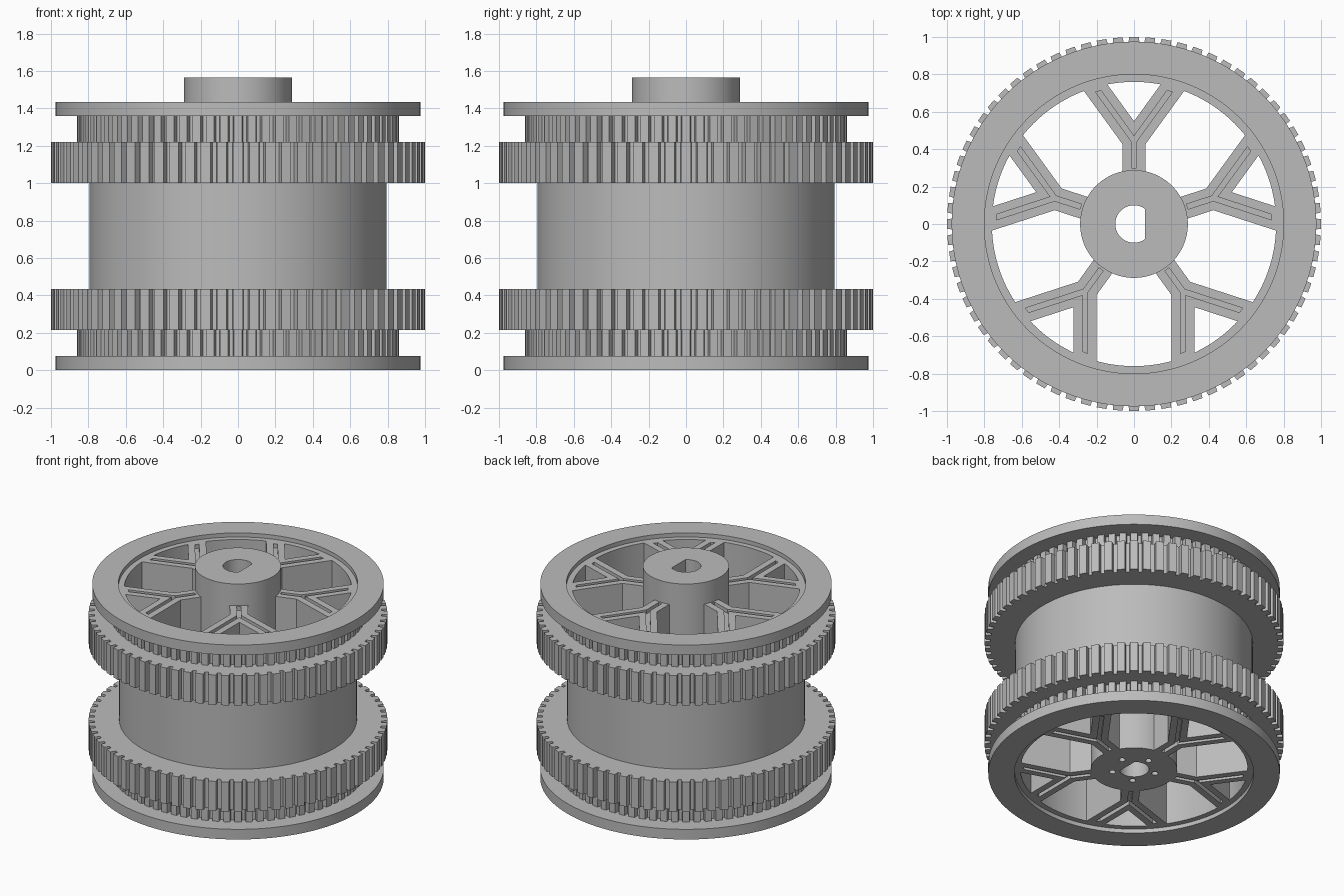
import bpy, bmesh
from math import sin, cos, tan, pi, radians, sqrt
from mathutils import Matrix, Vector

cube = bpy.data.objects.get("Cube")
if cube:
    bpy.data.objects.remove(cube, do_unlink=True)

GREY = (0.5, 0.5, 0.5, 1)
mat = bpy.data.materials.new("plain grey")
mat.use_nodes = True
mat.diffuse_color = GREY
mat.node_tree.nodes["Principled BSDF"].inputs["Base Color"].default_value = GREY

SPOKES = [radians(18 + 72 * i) for i in range(5)]
BOTTOM, TOP = 0.03, 1.405      # recessed web planes


def finish(name, bm):
    bmesh.ops.recalc_face_normals(bm, faces=bm.faces)
    mesh = bpy.data.meshes.new(name)
    bm.to_mesh(mesh)
    bm.free()
    mesh.materials.append(mat)
    ob = bpy.data.objects.new(name, mesh)
    bpy.context.collection.objects.link(ob)
    return ob


def smooth(ob):
    bpy.ops.object.select_all(action='DESELECT')
    bpy.context.view_layer.objects.active = ob
    ob.select_set(True)
    bpy.ops.object.shade_smooth_by_angle(angle=radians(25))


def prism(bm, points, z0, z1, turn=0):
    rot = Matrix.Rotation(turn, 3, 'Z')
    face = bm.faces.new([bm.verts.new(rot @ Vector((x, y, z0))) for x, y in points])
    new = bmesh.ops.extrude_face_region(bm, geom=[face])["geom"]
    bmesh.ops.translate(bm, vec=(0, 0, z1 - z0),
                        verts=[v for v in new if isinstance(v, bmesh.types.BMVert)])


def circle(r, n=96, cx=0):
    return [(cx + r * cos(2 * pi * i / n), r * sin(2 * pi * i / n)) for i in range(n)]


def cut(ob, cutter):
    cutter.hide_render = True
    mod = ob.modifiers.new("cut", 'BOOLEAN')
    mod.object, mod.operation, mod.solver = cutter, 'DIFFERENCE', 'EXACT'
    deps = bpy.context.evaluated_depsgraph_get()
    mesh = bpy.data.meshes.new_from_object(ob.evaluated_get(deps))
    ob.modifiers.clear()
    ob.data = mesh
    bpy.data.objects.remove(cutter, do_unlink=True)


# Rim: drum, two flanges and the stepped inner ledges, as one lathe profile
half = [(0.76, BOTTOM), (0.8, BOTTOM), (0.8, 0), (0.975, 0), (0.975, 0.075), (0.795, 0.075)]
profile = half + [(r, TOP + BOTTOM - z) for r, z in reversed(half)]
bm = bmesh.new()
verts = [bm.verts.new((r, 0, z)) for r, z in profile]
edges = [bm.edges.new((verts[i - 1], verts[i])) for i in range(len(verts))]
bmesh.ops.spin(bm, geom=verts + edges, cent=(0, 0, 0), axis=(0, 0, 1),
               angle=2 * pi, steps=128, use_merge=True)
bmesh.ops.remove_doubles(bm, verts=bm.verts, dist=1e-5)
smooth(finish("drum_rim", bm))


# Toothed rings
def toothed_ring(name, tip, root, z0, z1, teeth=72, inner=0.785):
    bm = bmesh.new()
    step = 2 * pi / teeth
    loops = []
    for i in range(teeth):
        for r, f in ((root, -0.36), (tip, -0.3), (tip, 0.3), (root, 0.36)):
            a = (i + f) * step
            loops.append([bm.verts.new((q * cos(a), q * sin(a), z))
                          for q, z in ((inner, z0), (r, z0), (r, z1), (inner, z1))])
    for a, b in zip(loops, loops[1:] + loops[:1]):
        for k in range(4):
            j = (k + 1) % 4
            bm.faces.new((a[k], a[j], b[j], b[k]))
    finish(name, bm)


for level, flip in (("lower", False), ("upper", True)):
    for kind, tip, root, z0, z1 in (("small", 0.86, 0.825, 0.07, 0.22),
                                    ("large", 1.0, 0.962, 0.215, 0.435)):
        if flip:
            z0, z1 = TOP + BOTTOM - z1, TOP + BOTTOM - z0
        toothed_ring(f"{level}_{kind}_toothed_ring", tip, root, z0, z1)


# Forked spokes with a shallow forked groove on both ends
def fork(w, start, reach, joint=0.446, bend=radians(36)):
    d = Vector((cos(bend), sin(bend)))

    def end(p):
        b = p.dot(d)
        return p + d * (-b + sqrt(b * b - p.dot(p) + reach * reach))
    corner = Vector((joint - w * tan(bend / 2), w))
    crotch = Vector((joint + w / sin(bend), 0))
    side = [Vector((start, w)), corner, end(corner), end(crotch)]
    return [(p.x, p.y) for p in side] + [(crotch.x, 0)] + [(p.x, -p.y) for p in reversed(side)]


bm, grooves = bmesh.new(), bmesh.new()
for a in SPOKES:
    prism(bm, fork(0.061, 0.25, 0.775), BOTTOM, TOP, a)
    for z0, z1 in ((-0.1, BOTTOM + 0.03), (TOP - 0.03, 1.6)):
        prism(grooves, fork(0.014, 0.3, 0.735), z0, z1, a)
spokes = finish("forked_spokes", bm)
cut(spokes, finish("groove_cutter", grooves))

# Hub with a flatted bore and five screw holes underneath
bm, holes = bmesh.new(), bmesh.new()
prism(bm, circle(0.288), BOTTOM, 1.565)
prism(holes, [(min(x, 0.06), y) for x, y in circle(0.1, 64) if x < 0.07], -0.1, 1.7)
for a in SPOKES:
    prism(holes, circle(0.022, 20, 0.15), -0.1, 0.3, a)
hub = finish("hub", bm)
cut(hub, finish("hole_cutter", holes))
smooth(hub)
